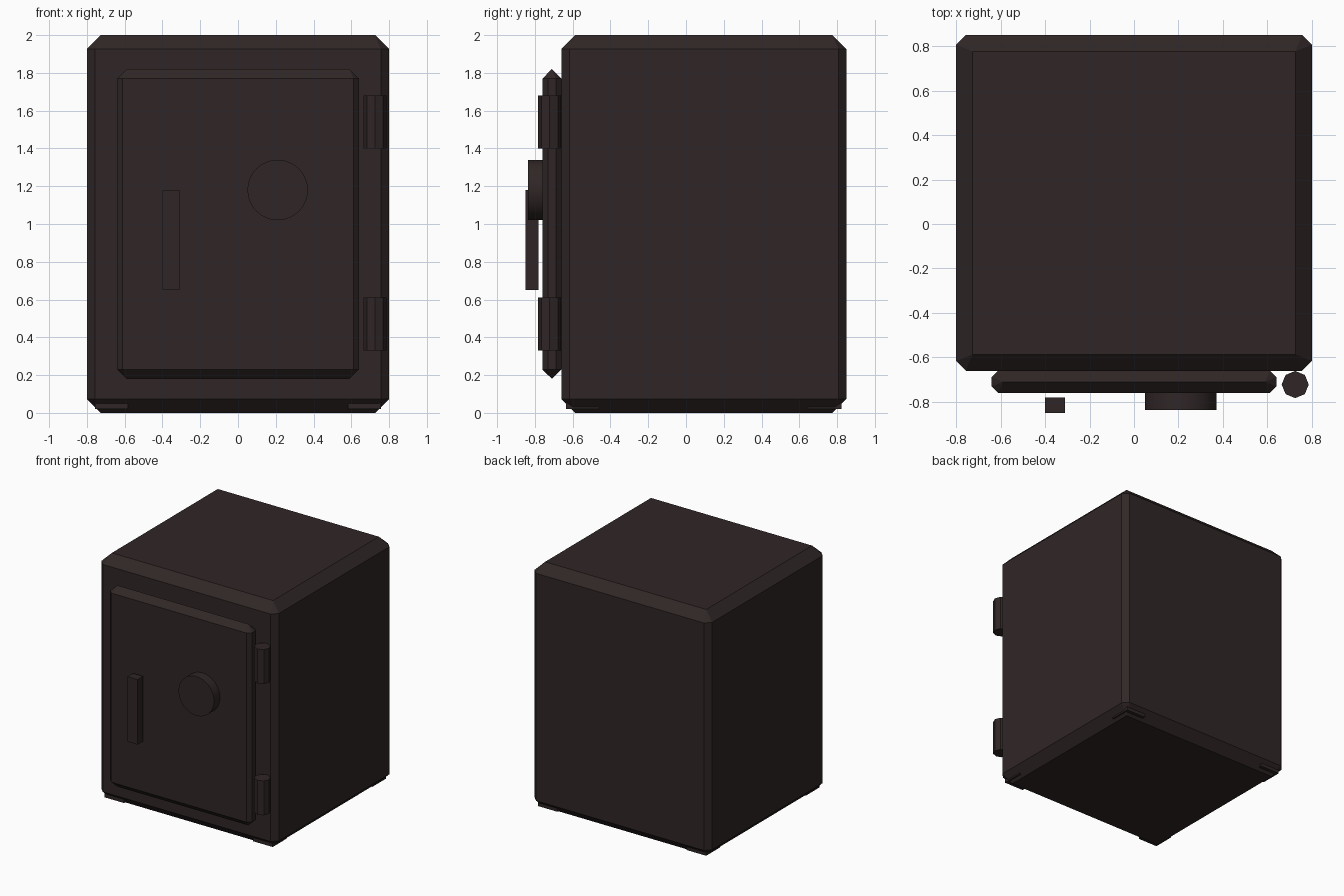
import bpy
import bmesh
from itertools import product
from math import pi, tan
from mathutils import Matrix, Vector

cube = bpy.data.objects.get("Cube")
if cube:
    bpy.data.objects.remove(cube, do_unlink=True)

# Single dark metal colour
COLOUR = (0.030, 0.0195, 0.0195, 1)
metal = bpy.data.materials.new("dark brown metal")
metal.use_nodes = True
metal.diffuse_color = COLOUR
metal.node_tree.nodes["Principled BSDF"].inputs["Base Color"].default_value = COLOUR


def finish(name, bm):
    bmesh.ops.recalc_face_normals(bm, faces=bm.faces)
    mesh = bpy.data.meshes.new(name)
    bm.to_mesh(mesh)
    bm.free()
    mesh.materials.append(metal)
    obj = bpy.data.objects.new(name, mesh)
    bpy.context.collection.objects.link(obj)
    return obj


def box(name, low, high):
    low, high = Vector(low), Vector(high)
    bm = bmesh.new()
    bmesh.ops.create_cube(bm, size=1)
    bmesh.ops.scale(bm, vec=high - low, verts=bm.verts)
    bmesh.ops.translate(bm, vec=(low + high) / 2, verts=bm.verts)
    return finish(name, bm)


def chamfered_block(name, low, high, r):
    """Block with octagonal upright corners and sloped top and bottom rims."""
    s = r * tan(pi / 8)
    flat = [(a * u, b * v, 0) for u, v in ((r, s), (s, r))
            for a, b in product((-1, 1), repeat=2)]
    points = set()
    for corner in product((0, 1), repeat=3):
        core = [high[i] - r if c else low[i] + r for i, c in enumerate(corner)]
        pole = (0, 0, r if corner[2] else -r)
        for offset in flat + [pole]:
            points.add(tuple(round(c + o, 5) for c, o in zip(core, offset)))
    bm = bmesh.new()
    for p in sorted(points):
        bm.verts.new(p)
    hull = bmesh.ops.convex_hull(bm, input=bm.verts)
    inner = {g for g in hull["geom_interior"] + hull["geom_unused"]
             if isinstance(g, bmesh.types.BMVert)}
    bmesh.ops.delete(bm, geom=list(inner), context="VERTS")
    bmesh.ops.dissolve_limit(bm, angle_limit=0.02, verts=bm.verts, edges=bm.edges)
    return finish(name, bm)


def cylinder(name, centre, radius, depth, sides, facing_front=False):
    bm = bmesh.new()
    turn = Matrix.Rotation(pi / 2, 4, "X") if facing_front else Matrix()
    bmesh.ops.create_cone(bm, cap_ends=True, segments=sides, radius1=radius,
                          radius2=radius, depth=depth,
                          matrix=Matrix.Translation(centre) @ turn)
    return finish(name, bm)


# Cabinet and door
chamfered_block("cabinet", (-0.8, -0.66, 0), (0.8, 0.85, 2), 0.074)
chamfered_block("door", (-0.64, -0.76, 0.18), (0.64, -0.66, 1.82), 0.05)

# Feet, just breaking through the bottom rim
for side, x in (("right", -0.67), ("left", 0.67)):
    for end, y in (("front", -0.548), ("back", 0.735)):
        box(f"foot_{end}_{side}", (x - 0.088, y - 0.088, 0.02),
            (x + 0.088, y + 0.088, 0.1))

# Hinges
for place, z in (("lower", 0.47), ("upper", 1.54)):
    cylinder(f"hinge_{place}", (0.725, -0.722, z), 0.061, 0.28, 8)

# Handle and dial
box("handle", (-0.40, -0.85, 0.65), (-0.31, -0.78, 1.18))
dial = cylinder("dial", (0.21, -0.797, 1.18), 0.16, 0.08, 32, True)
bpy.ops.object.select_all(action="DESELECT")
dial.select_set(True)
bpy.context.view_layer.objects.active = dial
bpy.ops.object.shade_smooth_by_angle(angle=pi / 6)
